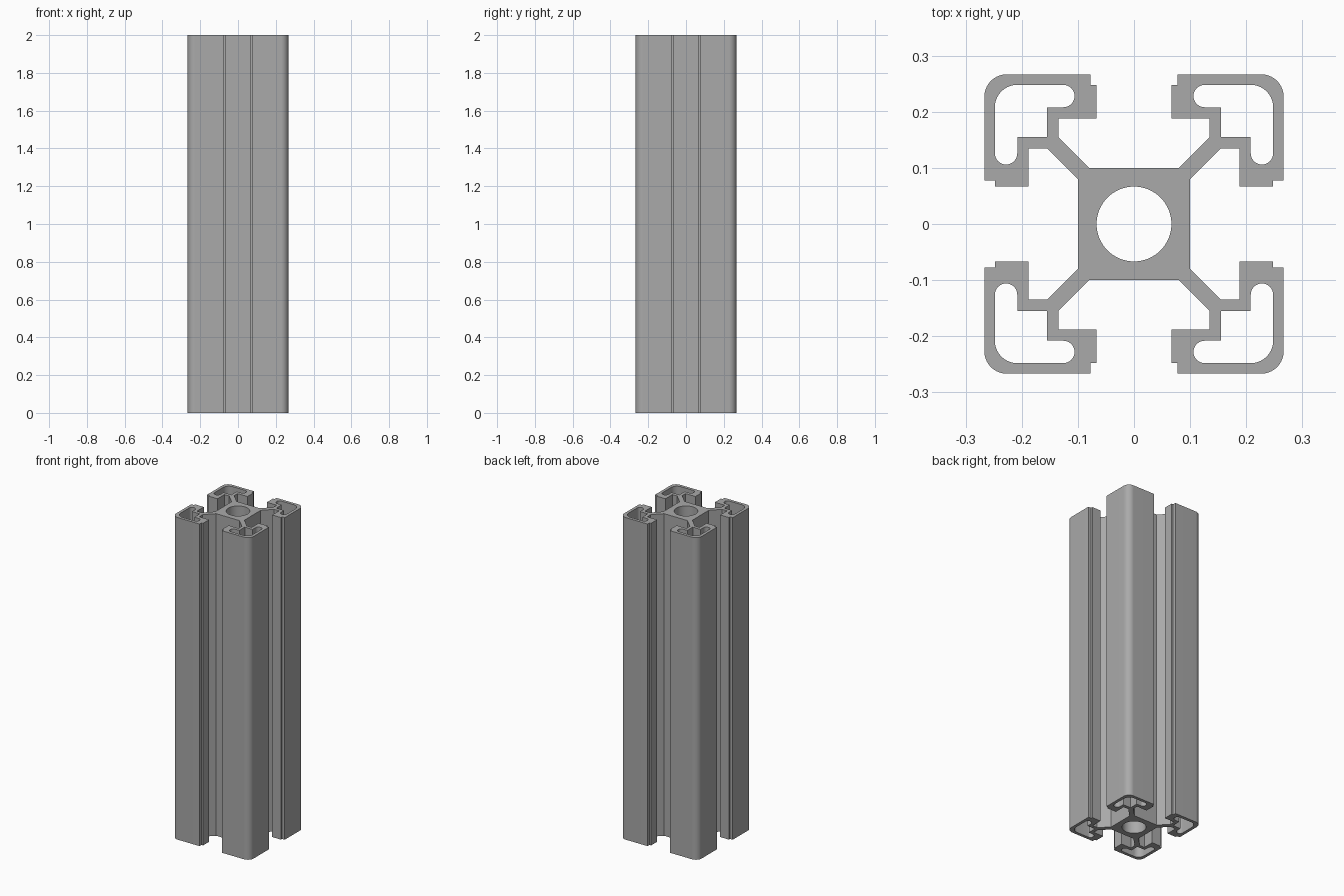
import bpy, bmesh, math
from mathutils import Vector

if "Cube" in bpy.data.objects:
    bpy.data.objects.remove(bpy.data.objects["Cube"])

LENGTH = 2.0

aluminium = bpy.data.materials.new("grey aluminium")
aluminium.diffuse_color = (0.40, 0.40, 0.40, 1)
aluminium.use_nodes = True
aluminium.node_tree.nodes["Principled BSDF"].inputs["Base Color"].default_value = aluminium.diffuse_color


def arc(cx, cy, r, a0, a1, n):
    return [(cx + r * math.cos(math.radians(a0 + (a1 - a0) * i / n)),
             cy + r * math.sin(math.radians(a0 + (a1 - a0) * i / n)))
            for i in range(n + 1)]


def diagonal(half):
    """Complete a half outline by mirroring it across the x = y line."""
    return half + [(y, x) for x, y in reversed(half)]


def quarter(points, k):
    """Turn points by k quarter turns."""
    for _ in range(k):
        points = [(-y, x) for x, y in points]
    return points


# Outer outline of one corner: web, slot lip, stepped edge, rounded corner
R = 0.04
E = 0.2667
corner = diagonal([(0.08, 0.1), (0.1347, 0.1547), (0.1347, 0.188), (0.0667, 0.188),
                   (0.0667, 0.248), (0.0775, 0.248), (0.0775, E)]
                  + arc(E - R, E - R, R, 90, 45, 8)[:-1]
                  + [(E - R + R * math.sqrt(0.5),) * 2])
# Hollow chamber inside one corner
I = 0.248
chamber = diagonal([(0.1547, 0.1547), (0.1547, 0.208)]
                   + arc(0.126, 0.228, 0.02, 270, 90, 16)
                   + arc(I - R, I - R, R, 90, 45, 8))

outline = [p for k in range(4) for p in reversed(quarter(corner, k))]
outline = [p for k in range(4) for p in quarter(corner[::-1], k)]
loops = [outline] + [quarter(chamber, k) for k in range(4)]
loops.append(arc(0, 0, 0.0667, 0, 360, 64)[:-1])  # centre bore

# Fill the cross-section with its holes, then extrude it upward
bm = bmesh.new()
for loop in loops:
    clean = [p for i, p in enumerate(loop)
             if (Vector(p) - Vector(loop[i - 1])).length > 1e-5]
    verts = [bm.verts.new((x, y, 0)) for x, y in clean]
    for i, v in enumerate(verts):
        bm.edges.new((verts[i - 1], v))
bmesh.ops.triangle_fill(bm, edges=bm.edges[:], use_beauty=True, normal=(0, 0, 1))
ret = bmesh.ops.extrude_face_region(bm, geom=bm.faces[:], use_keep_orig=True)
top = [g for g in ret["geom"] if isinstance(g, bmesh.types.BMVert)]
bmesh.ops.translate(bm, verts=top, vec=(0, 0, LENGTH))
bmesh.ops.recalc_face_normals(bm, faces=bm.faces[:])

mesh = bpy.data.meshes.new("slotted_rail")
bm.to_mesh(mesh)
bm.free()
mesh.materials.append(aluminium)
rail = bpy.data.objects.new("slotted_rail", mesh)
bpy.context.collection.objects.link(rail)
bpy.context.view_layer.objects.active = rail
rail.select_set(True)
bpy.ops.object.shade_smooth_by_angle(angle=math.radians(30))
